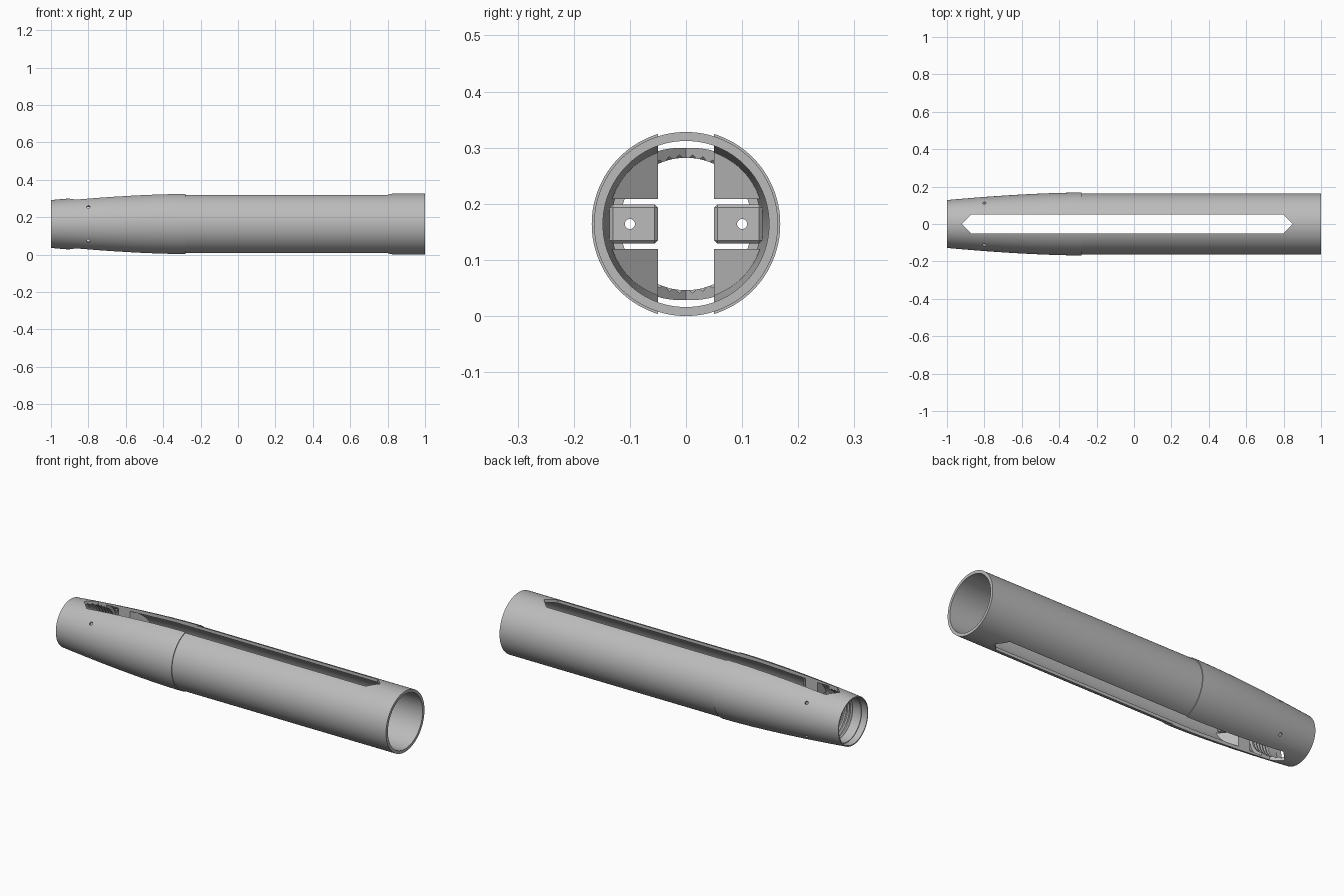
import bpy, bmesh, math
from mathutils import Matrix, Vector

AXIS_Z = 0.164
SLOT = 0.05

if "Cube" in bpy.data.objects:
    bpy.data.objects.remove(bpy.data.objects["Cube"])

grey = bpy.data.materials.new("satin grey")
grey.use_nodes = True
grey.diffuse_color = (0.5, 0.5, 0.5, 1)
grey.node_tree.nodes["Principled BSDF"].inputs["Base Color"].default_value = (0.5, 0.5, 0.5, 1)


def finish(bm, name):
    bmesh.ops.recalc_face_normals(bm, faces=bm.faces)
    mesh = bpy.data.meshes.new(name)
    bm.to_mesh(mesh)
    bm.free()
    mesh.materials.append(grey)
    ob = bpy.data.objects.new(name, mesh)
    ob.location.z = AXIS_Z
    bpy.context.collection.objects.link(ob)
    return ob


def lathe(profile, name, steps=128):
    """Closed (x, radius) profile turned around the x axis."""
    bm = bmesh.new()
    rings = []
    for i in range(steps):
        a = 2 * math.pi * i / steps
        rings.append([bm.verts.new((x, r * math.cos(a), r * math.sin(a))) for x, r in profile])
    n = len(profile)
    for i in range(steps):
        p, q = rings[i], rings[(i + 1) % steps]
        for j in range(n):
            k = (j + 1) % n
            bm.faces.new((p[j], p[k], q[k], q[j]))
    return finish(bm, name)


def prism(outline, z0, z1, name):
    """Outline in x and y pulled up from z0 to z1."""
    bm = bmesh.new()
    face = bm.faces.new([bm.verts.new((x, y, z0)) for x, y in outline])
    top = bmesh.ops.extrude_face_region(bm, geom=[face])["geom"]
    bmesh.ops.translate(bm, vec=(0, 0, z1 - z0), verts=[v for v in top if isinstance(v, bmesh.types.BMVert)])
    return finish(bm, name)


def rod(start, end, radius, name, sides=24):
    start, end = Vector(start), Vector(end)
    d = end - start
    m = Matrix.Translation((start + end) / 2) @ d.to_track_quat("Z", "Y").to_matrix().to_4x4()
    bm = bmesh.new()
    bmesh.ops.create_cone(bm, cap_ends=True, segments=sides, radius1=radius, radius2=radius,
                          depth=d.length, matrix=m)
    return finish(bm, name)


def activate(ob):
    bpy.ops.object.select_all(action="DESELECT")
    ob.select_set(True)
    bpy.context.view_layer.objects.active = ob


def combine(ob, tool, operation="DIFFERENCE"):
    activate(ob)
    mod = ob.modifiers.new("cut", "BOOLEAN")
    mod.operation, mod.solver, mod.object = operation, "EXACT", tool
    bpy.ops.object.modifier_apply(modifier=mod.name)
    bpy.data.objects.remove(tool)


def smooth(ob):
    activate(ob)
    bpy.ops.object.shade_smooth_by_angle(angle=math.radians(25))


# Tube: bulging nose, small step, straight body
nose = []
for i in range(15):
    x = -1 + 0.7 * i / 14
    nose.append((x, 0.168 - 0.04 * ((-0.3 - x) / 0.7) ** 1.6 if i < 14 else 0.168))
outer = nose + [(-0.28, 0.168), (-0.28, 0.164), (1, 0.164)]
# Bore with threads near the narrow end and a recessed lip
bore = [(1, 0.148), (-0.4, 0.148), (-0.75, 0.134), (-0.82, 0.134), (-0.82, 0.118)]
for i in range(5):
    x = -0.83 - 0.018 * i
    bore += [(x, 0.118), (x - 0.006, 0.124), (x - 0.012, 0.118)]
bore += [(-0.965, 0.118), (-0.965, 0.122), (-1, 0.122)]
tube = lathe(outer + bore, "tube")

# Long pointed slot through top and bottom
slot = [(-0.92, 0), (-0.87, -SLOT), (0.8, -SLOT), (0.85, 0), (0.8, SLOT), (-0.87, SLOT)]
combine(tube, prism(slot, -0.3, 0.3, "slot_cutter"))

# Four radial screw holes in the nose
for sy in (1, -1):
    for sz in (1, -1):
        d = Vector((0, 0.78 * sy, 0.63 * sz))
        start = Vector((-0.8, 0, 0)) + d * 0.1
        combine(tube, rod(start, start + d * 0.08, 0.009, "hole_cutter"))
smooth(tube)

# Inner clamp: wedges above and below a drilled block, on both sides
for side, s in (("left", 1), ("right", -1)):
    wedge = [(-0.75, SLOT * s), (-0.68, SLOT * s), (-0.6, 0.145 * s), (-0.75, 0.145 * s)]
    for level, z0, z1 in (("upper", 0.045, 0.15), ("lower", -0.15, -0.045)):
        part = prism(wedge, z0, z1, f"{level}_wedge_{side}")
        combine(part, rod((-0.9, 0, 0), (-0.5, 0, 0), 0.139, "round_tool", 128), "INTERSECT")
        smooth(part)
# The two blocks sit on the y sides of the bore
for side, s in (("back", 1), ("front", -1)):
    outline = [(-0.75, SLOT * s), (-0.62, SLOT * s), (-0.62, 0.136 * s), (-0.75, 0.136 * s)]
    block = prism(outline, -0.035, 0.035, f"{side}_clamp_block")
    activate(block)
    bevel = block.modifiers.new("bevel", "BEVEL")
    bevel.width, bevel.segments = 0.006, 1
    bpy.ops.object.modifier_apply(modifier=bevel.name)
    combine(block, rod((-0.9, 0.1 * s, 0), (-0.5, 0.1 * s, 0), 0.009, "bolt_cutter"))
    smooth(block)
